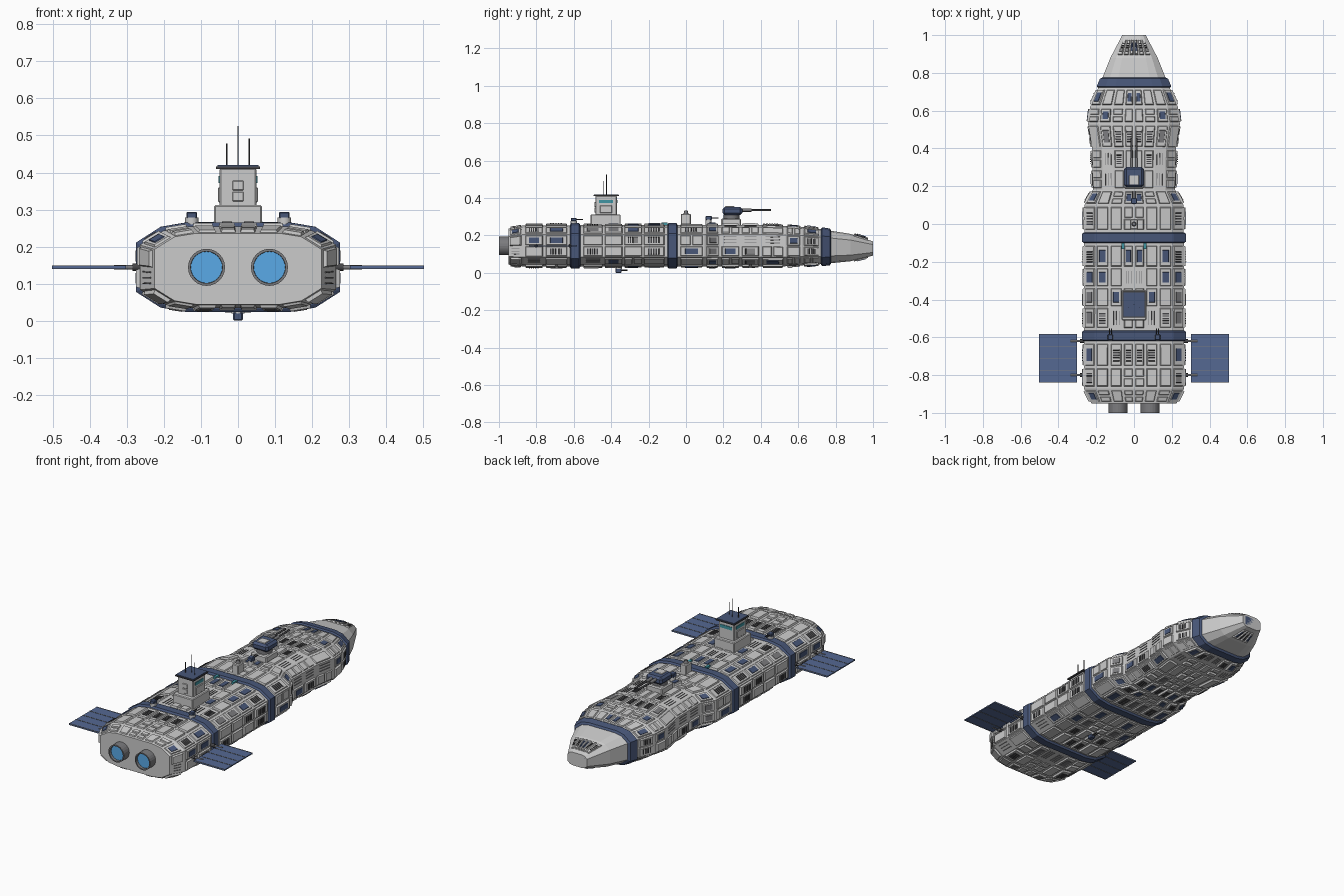
import bpy, bmesh, math, random
from mathutils import Vector as V, Matrix

if "Cube" in bpy.data.objects:
    bpy.data.objects.remove(bpy.data.objects["Cube"])
random.seed(4)

def material(name, c):
    m = bpy.data.materials.new(name)
    m.diffuse_color = (*c, 1)
    m.use_nodes = True
    m.node_tree.nodes["Principled BSDF"].inputs["Base Color"].default_value = m.diffuse_color
    return m
LIGHT = material("hull_grey", (0.58, 0.575, 0.55))
BLUE = material("navy", (0.065, 0.095, 0.19))
DARK = material("dark_metal", (0.06, 0.06, 0.065))
STEEL = material("steel", (0.2, 0.2, 0.21))
GLOW = material("engine_glow", (0.1, 0.4, 0.8))
TEAL = material("teal_glass", (0.05, 0.3, 0.36))
SOLAR = material("solar_blue", (0.09, 0.14, 0.29))

def finish(name, bm, mat):
    bmesh.ops.recalc_face_normals(bm, faces=bm.faces)
    me = bpy.data.meshes.new(name)
    bm.to_mesh(me)
    bm.free()
    me.materials.append(mat)
    ob = bpy.data.objects.new(name, me)
    bpy.context.collection.objects.link(ob)
    return ob

def box(name, mat, x, y, z, bevel=0.0):
    bm = bmesh.new()
    bmesh.ops.create_cube(bm, size=1)
    for v in bm.verts:
        v.co = V([(r[0] + r[1]) / 2 + c * (r[1] - r[0]) for r, c in zip((x, y, z), v.co)])
    if bevel:
        bmesh.ops.bevel(bm, geom=bm.edges[:], offset=bevel, segments=1, affect='EDGES')
    return finish(name, bm, mat)

def rod(name, mat, a, b, r, r2=None, n=12):
    a, b = V(a), V(b)
    bm = bmesh.new()
    rot = (b - a).to_track_quat('Z', 'Y').to_matrix().to_4x4()
    bmesh.ops.create_cone(bm, cap_ends=True, segments=n, radius1=r, radius2=r if r2 is None else r2,
                          depth=(b - a).length, matrix=Matrix.Translation((a + b) / 2) @ rot)
    ob = finish(name, bm, mat)
    for p in ob.data.polygons:
        p.use_smooth = n > 8 and len(p.vertices) == 4
    return ob

# Hull stations: y, half width, half height, centre z
STATIONS = [(-.95, .225, .096, .14), (-.87, .265, .11, .144), (.10, .263, .11, .145), (.18, .218, .11, .145),
            (.40, .222, .11, .145), (.53, .243, .108, .143), (.62, .232, .103, .143), (.72, .19, .094, .14),
            (.78, .165, .086, .138), (.88, .125, .073, .135), (1.0, .062, .038, .13)]
HALF = [(0, -1), (.5, -1), (.76, -.9), (1, -.55), (1, 0), (1, .55), (.76, .9), (.5, 1), (0, 1)]

def station(y):
    for a, b in zip(STATIONS, STATIONS[1:]):
        if y <= b[0]:
            t = (y - a[0]) / (b[0] - a[0])
            return [p + (q - p) * t for p, q in zip(a, b)]
    return STATIONS[-1]

def loft(name, mat, ys, grow):
    bm = bmesh.new()
    outline = HALF + [(-x, z) for x, z in HALF[-2:0:-1]]
    rings = []
    for y, g in zip(ys, grow):
        _, w, h, zc = station(y)
        rings.append([bm.verts.new((px * (w + g), y, zc + pz * (h + g))) for px, pz in outline])
    n = len(outline)
    for a, b in zip(rings, rings[1:]):
        for i in range(n):
            bm.faces.new((a[i], a[(i + 1) % n], b[(i + 1) % n], b[i]))
    bm.faces.new(rings[0])
    bm.faces.new(rings[-1])
    return finish(name, bm, mat)

loft("hull", LIGHT, [s[0] for s in STATIONS], [0] * len(STATIONS))
BANDS = [(-.62, -.565), (-.1, -.045), (.722, .775)]
for a, b in BANDS:
    loft("blue_band", BLUE, (a, a + .006, b - .006, b), (.002, .011, .011, .002))

# Raised plates laid on the hull facets
def point(y, i, u, sx):
    _, w, h, zc = station(y)
    (x0, z0), (x1, z1) = HALF[i], HALF[i + 1]
    return V((sx * w * (x0 + (x1 - x0) * u), y, zc + h * (z0 + (z1 - z0) * u)))

def plate(bm, sx, i, u0, u1, y0, y1, h0, h1, inset=.004):
    c = [point(y, i, u, sx) for y, u in ((y0, u0), (y0, u1), (y1, u1), (y1, u0))]
    n = (c[2] - c[0]).cross(c[3] - c[1]).normalized()
    mid = sum(c, V()) / 4
    if n.dot(V((mid.x, 0, mid.z - .14))) < 0:
        n = -n
    low = [bm.verts.new(p + n * (h0 - .002)) for p in c]
    top = []
    for k in range(4):
        e = (c[k - 1] - c[k]).normalized() + (c[(k + 1) % 4] - c[k]).normalized()
        top.append(bm.verts.new(c[k] + e * inset + n * h1))
    bm.faces.new(top)
    for k in range(4):
        bm.faces.new((low[k], low[(k + 1) % 4], top[(k + 1) % 4], top[k]))

plates, blues, vents, greys = [bmesh.new() for _ in range(4)]
ROWS = [(-.94, -.88), (-.86, -.765), (-.75, -.635), (-.55, -.445), (-.435, -.34), (-.33, -.235), (-.225, -.115),
        (-.03, .09), (.108, .172), (.19, .285), (.298, .39), (.408, .52), (.54, .61), (.63, .71), (.895, .975)]
COLUMNS = [(0, .05, .4), (0, .5, .93), (1, .06, .94), (2, .1, .9), (3, .06, .95), (4, .05, .94),
           (5, .1, .9), (6, .06, .94), (7, .07, .5), (7, .6, .95)]
for y0, y1 in ROWS:
    for i, u0, u1 in COLUMNS:
        nose = y0 > .8
        if nose and i not in (0, 6, 7):
            continue
        kind = random.choices(("plain", "blue", "vent", "grey", "split", "none"), (26, 20, 18, 12, 14, 10))[0]
        if nose:
            kind = "vent" if u0 < .5 else "blue"
        h = random.choice((.006, .008, .01))
        d, du = y1 - y0, u1 - u0
        for sx in (1, -1):
            if kind == "none":
                # slim seam strips in place of a plate
                for k in range(3):
                    f = u0 + du * (.2 + .3 * k)
                    plate(greys, sx, i, f, f + du * .08, y0 + d * .15, y1 - d * .15, 0, .003, .0005)
                continue
            if kind == "split":
                m = y0 + d * .5
                plate(plates, sx, i, u0, u1, y0, m - .004, 0, h)
                plate(plates, sx, i, u0, u1, m + .004, y1, 0, h * .7)
                continue
            plate(plates, sx, i, u0, u1, y0, y1, 0, h)
            a, b = u0 + du * .2, u1 - du * .2
            s, e = y0 + d * .2, y1 - d * .2
            if kind == "blue":
                plate(blues, sx, i, a, b, s, e, h, h + .003, .002)
            elif kind == "grey":
                plate(greys, sx, i, a, b, s, e, h, h + .002, .002)
            elif kind == "vent":
                for k in range(5):
                    q = s + (e - s) * k / 5
                    plate(vents, sx, i, a, b, q, q + (e - s) * .12, h, h + .003, .0008)
finish("hull_plates", plates, LIGHT)
finish("blue_hatches", blues, BLUE)
finish("vent_slats", vents, DARK)
finish("grey_hatches", greys, STEEL)

# Nose window
box("nose_frame", STEEL, (-.052, .052), (.98, .998), (.1, .161), .004)
box("nose_window", BLUE, (-.045, .045), (.99, 1.0), (.105, .156))

# Engines, solar wings and rear guns, mirrored left and right
for s in (-1, 1):
    x = .085 * s
    bm = bmesh.new()
    rings = []
    for r, y in ((.05, -.94), (.05, -1), (.043, -1), (.042, -.975)):
        rings.append([bm.verts.new((x + r * math.cos(k * math.pi / 12), y, .144 + r * math.sin(k * math.pi / 12)))
                      for k in range(24)])
    for a, b in zip(rings, rings[1:]):
        for k in range(24):
            bm.faces.new((a[k], a[(k + 1) % 24], b[(k + 1) % 24], b[k]))
    finish("engine_nozzle", bm, STEEL)
    rod("engine_glow", GLOW, (x, -.945, .144), (x, -.985, .144), .0425, n=24)

    wing = sorted((.302 * s, .502 * s))
    box("solar_wing", SOLAR, wing, (-.84, -.583), (.141, .147))
    for k in range(5):
        y = -.838 + k * .0633
        box("solar_rib", STEEL, wing, (y - .0015, y + .0015), (.1395, .1485))
    for y in (-.8, -.62):
        rod("wing_arm", STEEL, (.255 * s, y, .144), (.335 * s, y, .144), .006)
        rod("wing_socket", DARK, (.26 * s, y, .144), (.285 * s, y, .144), .01)

    g = .125 * s
    rod("rear_gun_base", LIGHT, (g, -.6, .25), (g, -.6, .278), .018)
    box("rear_gun", BLUE, (g - .014, g + .014), (-.615, -.585), (.276, .294), .003)
    for o in (-.005, .005):
        rod("rear_gun_barrel", DARK, (g + o, -.59, .286), (g + o, -.552, .286), .0025, n=8)
    box("deck_light", TEAL, sorted((.05 * s, .066 * s)), (-.132, -.1), (.25, .268))

# Bridge tower
box("bridge_base", LIGHT, (-.065, .065), (-.51, -.35), (.245, .312), .004)
box("bridge_tower", LIGHT, (-.05, .05), (-.485, -.37), (.305, .412), .004)
box("bridge_roof", DARK, (-.06, .06), (-.495, -.358), (.41, .416))
box("bridge_roof_top", BLUE, (-.056, .056), (-.491, -.362), (.413, .42))
box("bridge_side_windows", TEAL, (-.052, .052), (-.465, -.39), (.372, .39))
box("bridge_front_window", TEAL, (-.038, .038), (-.38, -.367), (.372, .39))
for s in (-1, 1):
    box("bridge_side_plate", LIGHT, sorted((.045 * s, .054 * s)), (-.46, -.395), (.32, .36), .002)
for z in (.322, .352):
    box("bridge_rear_plate", LIGHT, (-.015, .015), (-.49, -.48), (z, z + .026), .002)
for x, y, z in ((-.03, -.44, .478), (0, -.425, .525), (.03, -.44, .492)):
    rod("antenna", DARK, (x, y, .415), (x, y, z), .002, n=6)

# Main twin-barrel turret
box("turret_base", LIGHT, (-.052, .052), (.188, .295), (.245, .29), .006)
rod("turret_ring", STEEL, (0, .243, .285), (0, .243, .312), .042, n=20)
box("turret_housing", BLUE, (-.052, .052), (.195, .302), (.308, .352), .012)
box("turret_hatch", LIGHT, (-.026, .026), (.208, .258), (.348, .356), .002)
for x in (-.013, .013):
    rod("turret_barrel", DARK, (x, .29, .335), (x, .455, .335), .0055)
    rod("turret_sleeve", STEEL, (x, .295, .335), (x, .35, .335), .009)

# Sensor post, small deck gun and belly gun
box("sensor_post", LIGHT, (-.02, .02), (-.028, .026), (.25, .315), .004)
rod("sensor_cap", STEEL, (0, 0, .31), (0, 0, .332), .014, .009)
rod("deck_gun_base", LIGHT, (0, .12, .25), (0, .12, .285), .016)
box("deck_gun", BLUE, (-.015, .015), (.105, .138), (.282, .304), .003)
rod("belly_gun_base", LIGHT, (0, -.36, .04), (0, -.36, .02), .018)
box("belly_gun", BLUE, (-.013, .013), (-.377, -.345), (0, .024), .003)
for x in (-.006, .006):
    rod("deck_gun_barrel", DARK, (x, .13, .294), (x, .175, .294), .003, n=8)
    rod("belly_gun_barrel", DARK, (x, -.35, .014), (x, -.312, .014), .003, n=8)
